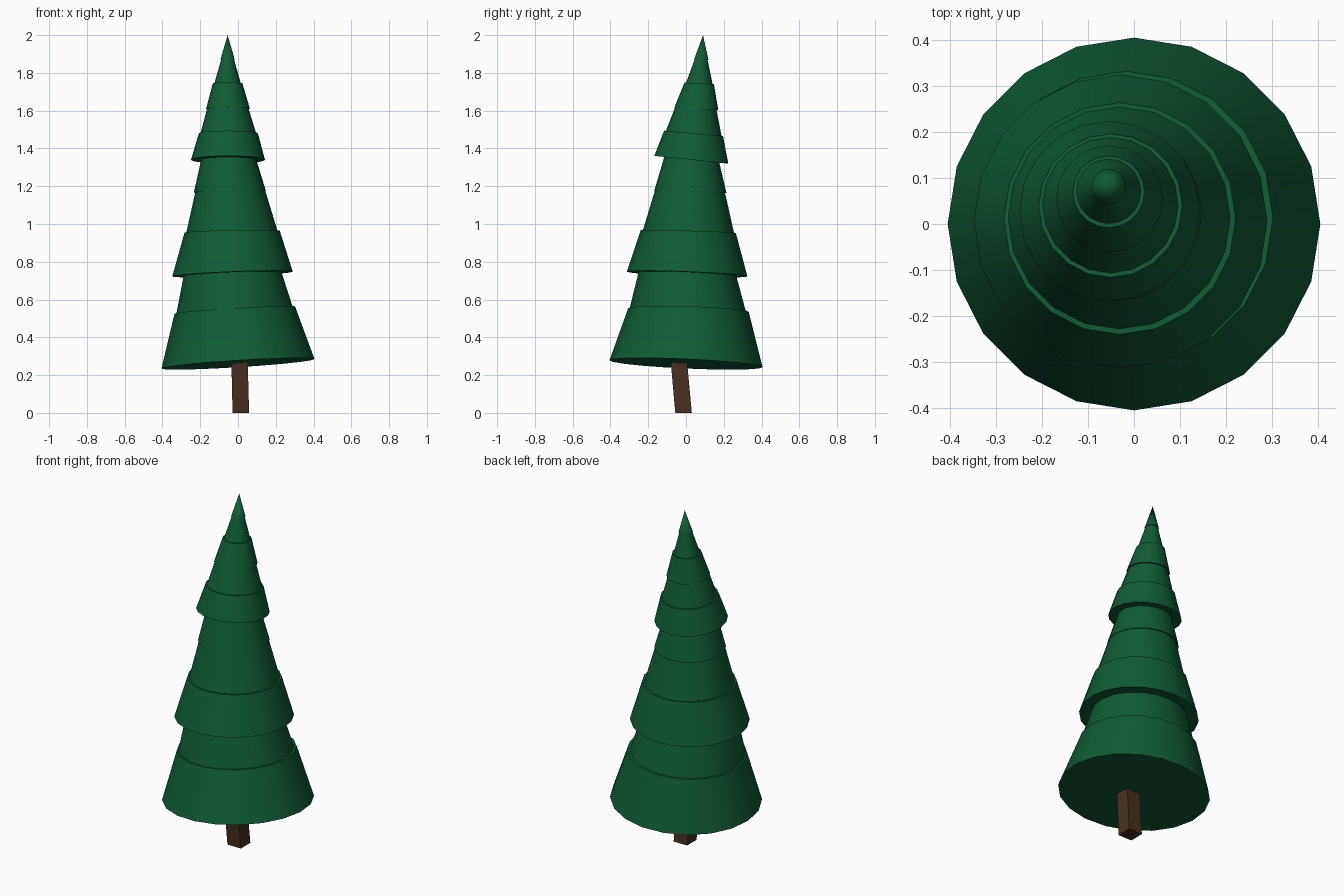
import bpy, bmesh
from math import cos, sin, pi

if "Cube" in bpy.data.objects:
    bpy.data.objects.remove(bpy.data.objects["Cube"])


def material(name, rgb):
    m = bpy.data.materials.new(name)
    m.diffuse_color = (*rgb, 1)
    m.use_nodes = True
    m.node_tree.nodes["Principled BSDF"].inputs["Base Color"].default_value = m.diffuse_color
    return m


green = material("needle_green", (0.005, 0.105, 0.037))
brown = material("bark_brown", (0.065, 0.028, 0.015))


def ring(bm, n, phase, cx, cy, z, r, sx=0, sy=0):
    """Tilted ring of n points; sx, sy are the slopes along x and y."""
    return [bm.verts.new((cx + r * cos(a), cy + r * sin(a),
                          z + r * (sx * cos(a) + sy * sin(a))))
            for a in (phase + 2 * pi * i / n for i in range(n))]


def tier(name, n, phase, low, high, mat):
    """Closed tapered section between two rings (a zero radius gives a tip)."""
    bm = bmesh.new()
    a = ring(bm, n, phase, *low)
    if high[3] == 0:
        tip = bm.verts.new(high[:3])
        for i in range(n):
            bm.faces.new((a[i], a[(i + 1) % n], tip))
    else:
        b = ring(bm, n, phase, *high)
        for i in range(n):
            j = (i + 1) % n
            bm.faces.new((a[i], a[j], b[j], b[i]))
        bm.faces.new(b)
    bm.faces.new(a[::-1])
    mesh = bpy.data.meshes.new(name)
    bm.to_mesh(mesh)
    bm.free()
    ob = bpy.data.objects.new(name, mesh)
    mesh.materials.append(mat)
    bpy.context.collection.objects.link(ob)
    bpy.ops.object.select_all(action='DESELECT')
    ob.select_set(True)
    bpy.context.view_layer.objects.active = ob
    bpy.ops.object.shade_smooth_by_angle()


# Square leaning trunk
tier("trunk", 4, pi / 4, (0.015, -0.013, 0, 0.062), (0.007, -0.042, 0.32, 0.061), brown)

# Foliage tiers, each from (x, y, z, radius, slope x, slope y) to the same at its top
tiers = [
    ((0, 0, 0.26, 0.405, 0.062, -0.045), (-0.017, 0.013, 0.545, 0.319, 0.06, -0.03)),
    ((-0.017, 0.010, 0.52, 0.314, 0.06, -0.03), (-0.031, 0.007, 0.77, 0.250, 0.04, -0.04)),
    ((-0.029, 0.006, 0.735, 0.319, 0.04, -0.04), (-0.031, 0.012, 0.96, 0.252, 0.02, -0.03)),
    ((-0.031, 0.012, 0.93, 0.249, 0.02, -0.03), (-0.042, 0.022, 1.20, 0.178, 0.02, -0.03)),
    ((-0.043, 0.023, 1.17, 0.191, 0.02, -0.03), (-0.050, 0.030, 1.37, 0.138, 0, -0.07)),
    ((-0.053, 0.028, 1.34, 0.196, 0, -0.105), (-0.051, 0.040, 1.48, 0.156, 0, -0.09)),
    ((-0.051, 0.039, 1.46, 0.153, 0, -0.09), (-0.054, 0.054, 1.63, 0.104, 0, -0.07)),
    ((-0.053, 0.055, 1.61, 0.116, 0, -0.07), (-0.055, 0.070, 1.745, 0.078, 0, -0.05)),
    ((-0.055, 0.069, 1.72, 0.077, 0, -0.05), (-0.055, 0.081, 1.885, 0.030, 0, -0.03)),
    ((-0.055, 0.081, 1.87, 0.038, 0, -0.03), (-0.055, 0.090, 2.0, 0)),
]
for k, (low, high) in enumerate(tiers):
    tier(f"foliage_tier_{k + 1}", 20, 0, low, high, green)
